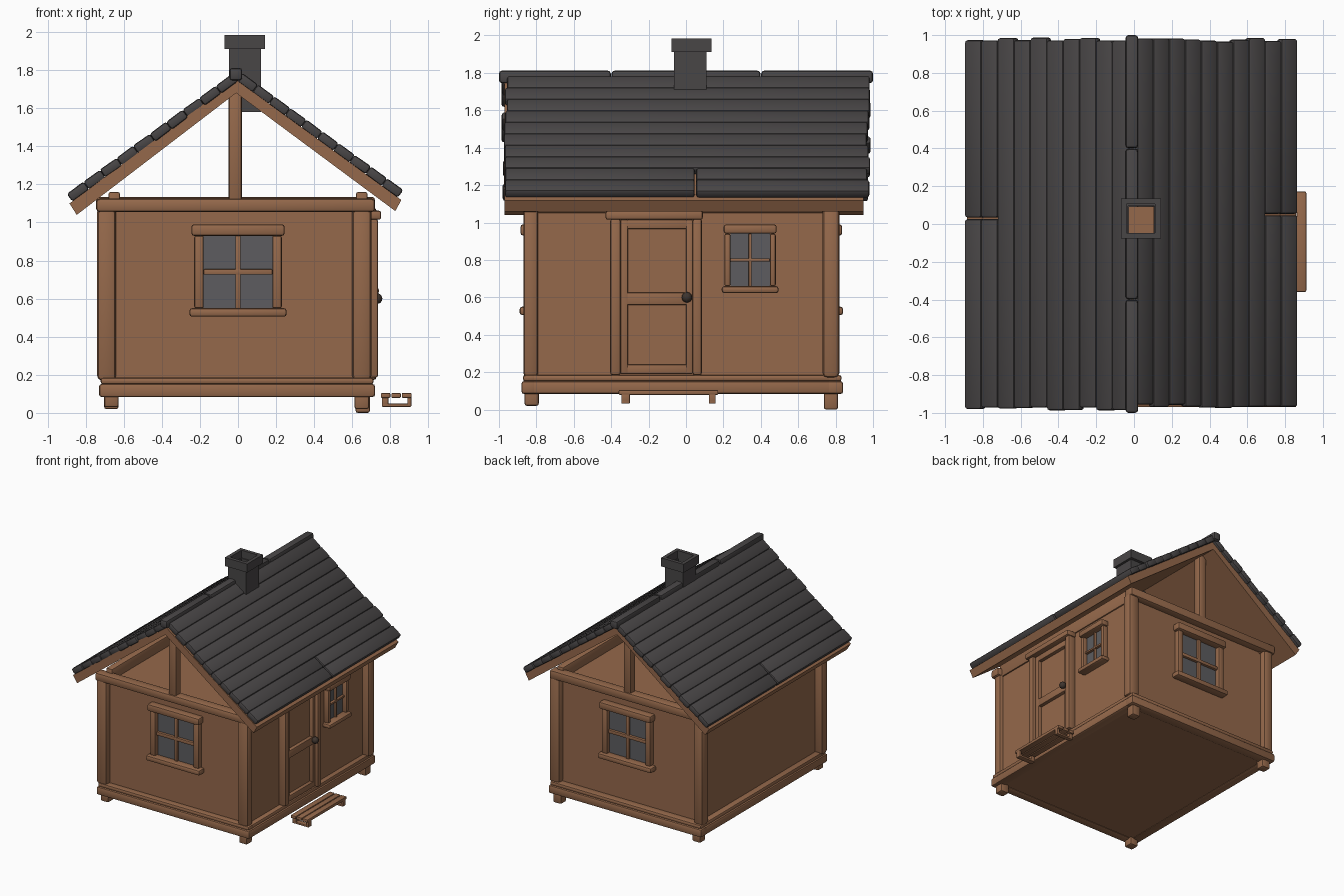
import bpy, bmesh, math, random
from mathutils import Vector, Matrix

if "Cube" in bpy.data.objects:
    bpy.data.objects.remove(bpy.data.objects["Cube"])

random.seed(4)


def material(name, r, g, b):
    m = bpy.data.materials.new(name)
    m.diffuse_color = (r, g, b, 1)
    m.use_nodes = True
    m.node_tree.nodes["Principled BSDF"].inputs["Base Color"].default_value = m.diffuse_color
    return m


WOOD = material("brown wood", 0.30, 0.14, 0.07)
SLATE = material("dark grey roof", 0.066, 0.061, 0.062)
GLASS = material("grey glass", 0.11, 0.108, 0.115)
KNOB = material("dark knob", 0.05, 0.036, 0.028)


def finish(name, bm, mat, smooth=35):
    bmesh.ops.recalc_face_normals(bm, faces=bm.faces)
    me = bpy.data.meshes.new(name)
    bm.to_mesh(me)
    bm.free()
    me.materials.append(mat)
    ob = bpy.data.objects.new(name, me)
    bpy.context.collection.objects.link(ob)
    bpy.ops.object.select_all(action='DESELECT')
    ob.select_set(True)
    bpy.context.view_layer.objects.active = ob
    if smooth:
        bpy.ops.object.shade_smooth_by_angle(angle=math.radians(smooth))
    return ob


def box(name, x, y, z, mat=WOOD, bevel=0.008, turn=0.0):
    """Bevelled box from (min, max) ranges, optionally turned about y."""
    bm = bmesh.new()
    bmesh.ops.create_cube(bm, size=1)
    size = [abs(r[1] - r[0]) for r in (x, y, z)]
    bmesh.ops.scale(bm, vec=size, verts=bm.verts)
    if bevel:
        bmesh.ops.bevel(bm, geom=bm.edges[:], offset=bevel, segments=2,
                        profile=0.5, affect='EDGES')
    mid = Vector([(r[0] + r[1]) / 2 for r in (x, y, z)])
    bm.transform(Matrix.Translation(mid) @ Matrix.Rotation(turn, 4, 'Y'))
    return finish(name, bm, mat)


def tube(name, x, y, z, wall, mat):
    """Square box with a hole right through from top to bottom."""
    bm = bmesh.new()
    bmesh.ops.create_cube(bm, size=1)
    bmesh.ops.scale(bm, vec=(x[1] - x[0], y[1] - y[0], z[1] - z[0]), verts=bm.verts)
    caps = [f for f in bm.faces if abs(f.normal.z) > 0.9]
    bmesh.ops.inset_individual(bm, faces=caps, thickness=wall)
    rims = [e for f in caps for e in f.edges]
    bmesh.ops.delete(bm, geom=caps, context='FACES_ONLY')
    bmesh.ops.bridge_loops(bm, edges=rims)
    bmesh.ops.translate(bm, verts=bm.verts, vec=[sum(r) / 2 for r in (x, y, z)])
    return finish(name, bm, mat, 20)


# Closed house body and feet
box("house_walls", (-0.67, 0.67), (-0.82, 0.77), (0.09, 1.07), bevel=0)
for i, (fx, fy, fz) in enumerate([(-0.665, -0.825, 0.03), (0.65, -0.825, 0.02),
                                  (-0.665, 0.775, 0.02), (0.655, 0.775, 0.0)]):
    box(f"foot_{i}", (fx - 0.038, fx + 0.038), (fy - 0.038, fy + 0.038), (fz, 0.12), bevel=0.012)

# Base beams in two courses around the house
for i, (z, d) in enumerate([((0.083, 0.152), 0), ((0.15, 0.185), 0.008)]):
    box(f"base_front_{i}", (-0.73 + d, 0.72 - d), (-0.88 + d, -0.80), z, bevel=0.014)
    box(f"base_back_{i}", (-0.73 + d, 0.72 - d), (0.75, 0.84 - d), z, bevel=0.014)
    box(f"base_left_{i}", (-0.73 + d, -0.65), (-0.86, 0.82), z, bevel=0.014)
    box(f"base_right_{i}", (0.64, 0.72 - d), (-0.86, 0.82), z, bevel=0.014)

# Corner posts, tie beams and wall plates
for name, x, y in [("front_left", (-0.74, -0.64), (-0.87, -0.79)),
                   ("front_right", (0.60, 0.70), (-0.87, -0.79)),
                   ("back_left", (-0.73, -0.64), (0.73, 0.82)),
                   ("back_right", (0.63, 0.73), (0.73, 0.82))]:
    box(f"post_{name}", x, y, (0.17, 1.08), bevel=0.025)
for side, y, z in [("front", (-0.88, -0.79), (1.055, 1.125)), ("back", (0.74, 0.83), (1.06, 1.135))]:
    box(f"tie_beam_{side}", (-0.745, 0.72), y, z, bevel=0.018)
    box(f"king_post_{side}", (-0.05, 0.02), (y[0] + 0.01, y[1] - 0.01), (1.11, 1.71), bevel=0.014)
for s, side in ((-1, "left"), (1, "right")):
    box(f"wall_plate_{side}", sorted((s * 0.62, s * 0.68)), (-0.82, 0.78), (1.05, 1.16), bevel=0.01)


# Windows: u runs along the wall, d outwards from it
def window(name, place, uc, half, z0, z1, jamb, head, over):
    def part(label, u, d, z, mat=WOOD, bevel=0.01):
        x, y = place((uc + u[0], uc + u[1]), d)
        box(f"{name}_{label}", x, y, z, mat, bevel)
    zm, w = (z0 + z1) / 2, half + jamb
    part("glass", (-half, half), (0.0, 0.006), (z0, z1), GLASS, 0)
    part("head", (-w - over, w + over), (-0.01, 0.065), (z1, z1 + head), bevel=0.014)
    part("sill", (-w - over - 0.01, w + over + 0.01), (-0.01, 0.07), (z0 - head * 0.75, z0), bevel=0.014)
    part("jamb_a", (-w, -half), (-0.01, 0.045), (z0, z1))
    part("jamb_b", (half, w), (-0.01, 0.045), (z0, z1))
    t = half * 0.08
    part("bar_upright", (-t, t), (0.0, 0.025), (z0, z1), bevel=0.004)
    part("bar_cross", (-half, half), (0.0, 0.028), (zm - t, zm + t), bevel=0.004)


window("front_window", lambda u, d: (u, (-0.82 - d[1], -0.82 - d[0])), 0, 0.18, 0.55, 0.93, 0.05, 0.06, 0.015)
window("back_window", lambda u, d: (u, (0.77 + d[0], 0.77 + d[1])), 0, 0.18, 0.55, 0.93, 0.05, 0.06, 0.015)
window("side_window", lambda u, d: ((0.67 + d[0], 0.67 + d[1]), u), 0.343, 0.105, 0.66, 0.94, 0.032, 0.05, 0.005)

# Door: jambs, head, leaf frame around two sunken panels, and knob
box("door_jamb_front", (0.66, 0.735), (-0.405, -0.35), (0.185, 1.02), bevel=0.012)
box("door_jamb_back", (0.66, 0.735), (0.035, 0.085), (0.185, 1.02), bevel=0.012)
box("door_head", (0.66, 0.752), (-0.43, 0.09), (1.015, 1.062), bevel=0.012)
box("door_panel", (0.66, 0.68), (-0.35, 0.035), (0.19, 1.02), bevel=0)
for i, y in enumerate([(-0.35, -0.31), (0.0, 0.036)]):
    box(f"door_stile_{i}", (0.66, 0.71), y, (0.19, 1.015), bevel=0.006)
for i, z in enumerate([(0.19, 0.24), (0.56, 0.625), (0.965, 1.015)]):
    box(f"door_rail_{i}", (0.66, 0.71), (-0.315, 0.005), z, bevel=0.006)
bm = bmesh.new()
bmesh.ops.create_uvsphere(bm, u_segments=12, v_segments=8, radius=0.028)
bmesh.ops.translate(bm, verts=bm.verts, vec=(0.73, 0.005, 0.6))
finish("door_knob", bm, KNOB, 60)

# Doorstep: three planks on two small trestles
for i, x in enumerate([(0.75, 0.80), (0.805, 0.855), (0.86, 0.912)]):
    box(f"step_plank_{i}", x, (-0.36, 0.172), (0.078, 0.105), bevel=0.007)
for i, y in enumerate([(-0.345, -0.3), (0.122, 0.158)]):
    box(f"step_bar_{i}", (0.755, 0.91), y, (0.032, 0.048), bevel=0.004)
    box(f"step_leg_inner_{i}", (0.755, 0.79), y, (0.035, 0.085), bevel=0.004)
    box(f"step_leg_outer_{i}", (0.89, 0.91), y, (0.035, 0.085), bevel=0.004)

# Roof deck: chevron profile drawn along y
profile = [(-0.01, 1.68), (0.826, 1.06), (0.858, 1.118), (-0.01, 1.75), (-0.885, 1.1), (-0.847, 1.04)]
bm = bmesh.new()
front = bm.faces.new([bm.verts.new((x, -0.97, z)) for x, z in profile])
ext = bmesh.ops.extrude_face_region(bm, geom=[front])
bmesh.ops.translate(bm, vec=(0, 1.92, 0), verts=[g for g in ext["geom"] if isinstance(g, bmesh.types.BMVert)])
finish("roof_deck", bm, WOOD, 20)

# Roof planks running front to back; the two lowest on each side are split
for side, top, eave, split, ends in [("left", (-0.03, 1.78), (-0.898, 1.15), 0.03, (-0.98, 0.98)),
                                     ("right", (0.02, 1.785), (0.867, 1.17), 0.05, (-0.965, 0.975))]:
    a, b = Vector(top), Vector(eave)
    step = (b - a) / 10
    angle = math.atan2(a.y - b.y, b.x - a.x)
    if side == "left":
        angle -= math.pi
    nx, nz = math.sin(angle), math.cos(angle)
    for i in range(10):
        c = a + step * (i + 0.5) - Vector((nx, nz)) * 0.024
        y0, y1 = (e + random.uniform(-0.01, 0.01) for e in ends)
        runs = [(y0, split - 0.004), (split + 0.004, y1)] if i > 7 else [(y0, y1)]
        for k, y in enumerate(runs):
            w = step.length / 2 + 0.001
            box(f"roof_plank_{side}_{i}_{k}", (c.x - w, c.x + w), y, (c.y - 0.025, c.y + 0.025), SLATE,
                0.013, angle + random.uniform(-0.04, 0.04))

# Ridge caps
for i, y in enumerate([(-1, -0.402), (-0.398, 0.398), (0.402, 1)]):
    box(f"ridge_cap_{i}", (-0.045, 0.022), y, (1.745, 1.812), SLATE, 0.016)

# Chimney
tube("chimney_shaft", (-0.047, 0.122), (-0.065, 0.11), (1.58, 1.92), 0.02, SLATE)
tube("chimney_cap", (-0.07, 0.142), (-0.078, 0.135), (1.912, 1.985), 0.042, SLATE)
box("flue_floor", (-0.03, 0.105), (-0.048, 0.092), (1.83, 1.835), WOOD, 0)
